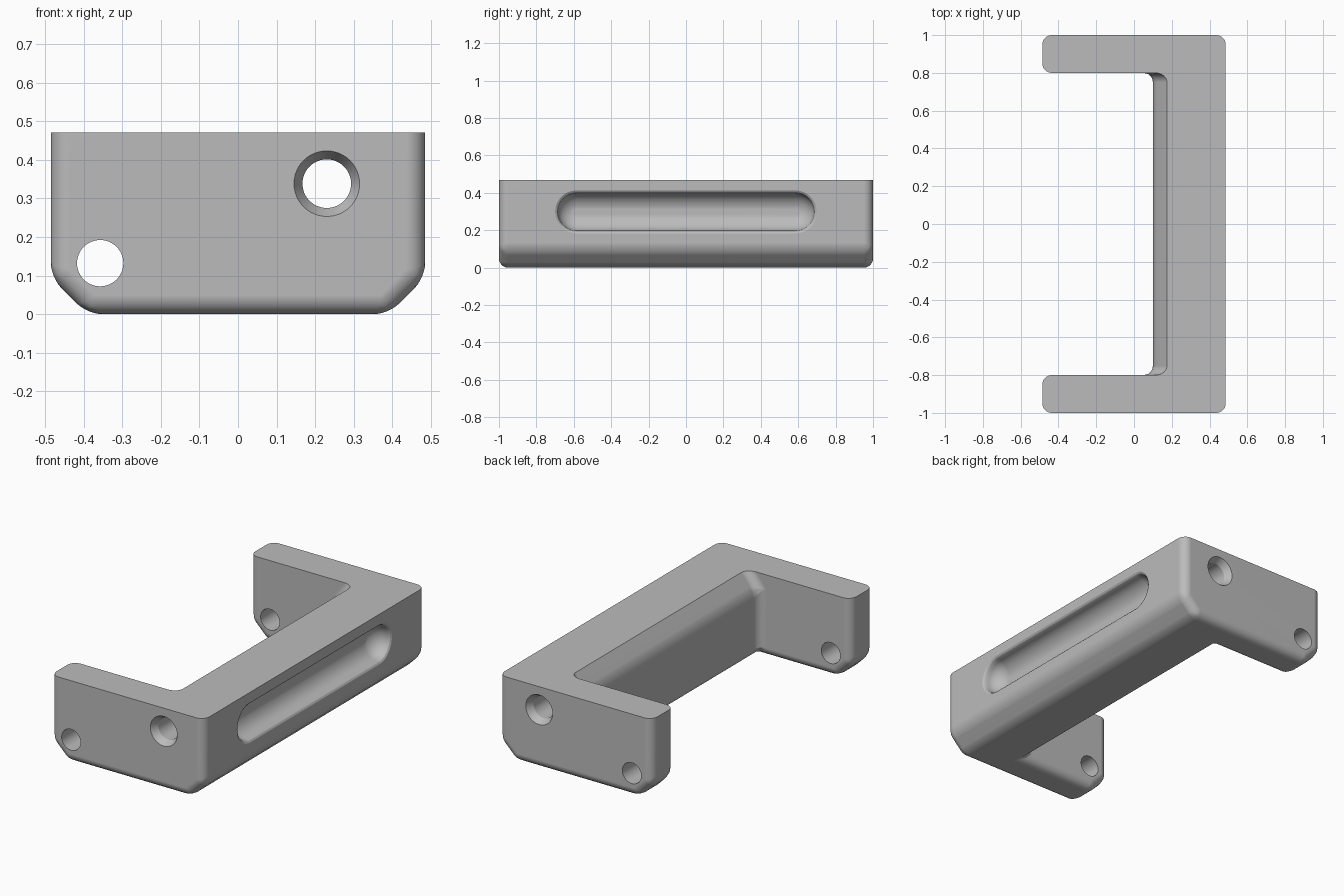
import bpy, bmesh
from math import sin, cos, pi, radians

cube = bpy.data.objects.get("Cube")
if cube:
    bpy.data.objects.remove(cube, do_unlink=True)

X, Y, H = 0.485, 1.0, 0.47          # half width, half length, height
CH = 0.095                          # lower chamfer

grey = bpy.data.materials.new("mid grey")
grey.use_nodes = True
colour = (0.5, 0.5, 0.5, 1)
grey.diffuse_color = colour
grey.node_tree.nodes["Principled BSDF"].inputs["Base Color"].default_value = colour


def stack(name, rings):
    """Solid made by joining a row of matching rings and capping both ends."""
    bm = bmesh.new()
    loops = [[bm.verts.new(p) for p in ring] for ring in rings]
    for a, b in zip(loops, loops[1:]):
        for i in range(len(a)):
            j = (i + 1) % len(a)
            bm.faces.new((a[i], a[j], b[j], b[i]))
    bm.faces.new(loops[0])
    bm.faces.new(loops[-1])
    bmesh.ops.recalc_face_normals(bm, faces=bm.faces)
    mesh = bpy.data.meshes.new(name)
    bm.to_mesh(mesh)
    bm.free()
    mesh.materials.append(grey)
    obj = bpy.data.objects.new(name, mesh)
    bpy.context.collection.objects.link(obj)
    return obj


def prism(name, profile, half):
    return stack(name, [[(x, y, z) for x, z in profile] for y in (-half, half)])


def drill(name, x, z, steps, n=48):
    """Round cutter along y; steps are (y, radius)."""
    return stack(name, [[(x + r * cos(2 * pi * i / n), y, z + r * sin(2 * pi * i / n))
                         for i in range(n)] for y, r in steps])


def slot_ring(x, r, half, z, n=16):
    """Rounded-end outline facing x."""
    ring = []
    for side in (1, -1):
        for i in range(n + 1):
            a = pi * i / n
            ring.append((x, side * (half + r * sin(a)), z + side * r * cos(a)))
    return ring


def cut(body, cutter):
    cutter.hide_render = True
    mod = body.modifiers.new("cut", 'BOOLEAN')
    mod.operation, mod.solver, mod.object = 'DIFFERENCE', 'EXACT', cutter
    bpy.context.view_layer.objects.active = body
    bpy.ops.object.modifier_apply(modifier=mod.name)
    bpy.data.objects.remove(cutter, do_unlink=True)


# U-shaped handle body with chamfered lower edges
body = prism("handle_body", [(X, H), (X, CH), (X - CH, 0), (CH - X, 0), (-X, CH), (-X, H)], Y)

# Opening between the arms, its wall sloping back near the top
cut(body, prism("opening_cutter",
                [(-1, -1), (0.1, -1), (0.1, H - 0.1), (0.175, H), (0.55, H + 0.5), (-1, H + 0.5)], 0.8))

# Round every edge except the top rim
bm = bmesh.new()
bm.from_mesh(body.data)
bmesh.ops.dissolve_limit(bm, angle_limit=radians(1), verts=bm.verts, edges=bm.edges)
edges = [e for e in bm.edges if min(v.co.z for v in e.verts) < H - 0.01]
bmesh.ops.bevel(bm, geom=edges, offset=0.07, offset_type='WIDTH', segments=6,
                profile=0.5, affect='EDGES', clamp_overlap=True)
bm.to_mesh(body.data)
bm.free()

# Long countersunk bore through the grip, and small holes through the arm tips
cut(body, drill("bore_cutter", 0.23, 0.338,
                [(-1.02, 0.096), (-0.96, 0.063), (0.96, 0.063), (1.02, 0.096)]))
cut(body, drill("tip_hole_cutter", -0.357, 0.132, [(-1.2, 0.06), (1.2, 0.06)]))

# Finger groove in the outer side with a softened rim
profile = [(-0.02, 0.115), (0, 0.115), (0.006, 0.106), (0.018, 0.1)]
profile += [(0.018 + 0.085 * sin(a), 0.1 * cos(a)) for a in (pi * k / 18 for k in range(1, 9))]
cut(body, stack("groove_cutter", [slot_ring(X - d, r, 0.585, 0.298) for d, r in profile]))

# Smooth shading with crisp rims
bpy.ops.object.select_all(action='DESELECT')
body.select_set(True)
bpy.context.view_layer.objects.active = body
bpy.ops.object.shade_smooth_by_angle(angle=radians(25))
weighted = body.modifiers.new("weighted normals", 'WEIGHTED_NORMAL')
weighted.keep_sharp = True
